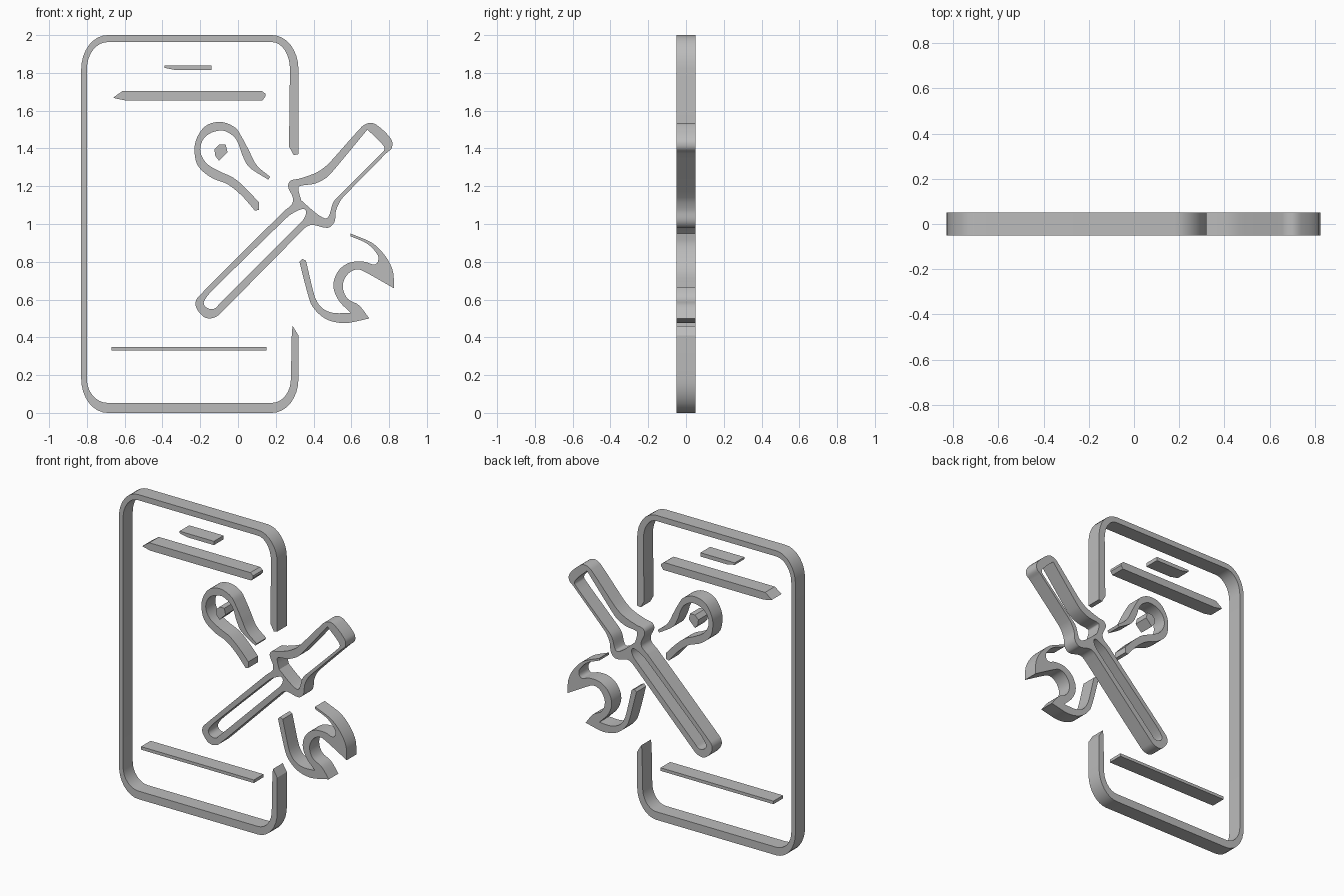
import bpy, bmesh
from math import sin, cos, pi, radians
from mathutils import Matrix, Vector

cube = bpy.data.objects.get("Cube")
if cube:
    bpy.data.objects.remove(cube, do_unlink=True)

# One plain grey for everything
grey = bpy.data.materials.new("plain_grey")
colour = (0.5, 0.5, 0.5, 1)
grey.use_nodes = True
grey.diffuse_color = colour
for node in grey.node_tree.nodes:
    if node.type == 'BSDF_PRINCIPLED':
        node.inputs["Base Color"].default_value = colour

HALF_DEPTH = 0.05
S = True   # marks a sharp point in an outline
STEPS = 5


def smooth_outline(points):
    """Closed outline in hundredths: curved through plain points, kinked at sharp ones."""
    pos = [Vector(p[:2]) for p in points]
    sharp = [len(p) > 2 for p in points]
    n = len(pos)
    result = []
    for i in range(n):
        j = (i + 1) % n
        a, b = pos[i], pos[j]
        if sharp[i] and sharp[j]:
            result.append(a)
            continue
        chord = b - a
        reach = min(chord.length, 10)
        ta = chord if sharp[i] else b - pos[i - 1]
        tb = chord if sharp[j] else pos[(j + 1) % n] - a
        ta, tb = ta.normalized() * reach, tb.normalized() * reach
        for k in range(STEPS):
            t = k / STEPS
            ease = t * t * (3 - 2 * t)
            result.append(a.lerp(b, ease) + ta * (t * (1 - t) ** 2)
                          - tb * (t * t * (1 - t)))
    return result


def plate(name, *outlines):
    """Extruded flat plate; outlines after the first are holes."""
    curve = bpy.data.curves.new(name + "_curve", 'CURVE')
    curve.dimensions = '2D'
    curve.fill_mode = 'BOTH'
    curve.extrude = HALF_DEPTH
    for outline in outlines:
        pts = smooth_outline(outline)
        spline = curve.splines.new('POLY')
        spline.points.add(len(pts) - 1)
        for target, p in zip(spline.points, pts):
            target.co = (p.x / 100, p.y / 100, 0, 1)
        spline.use_cyclic_u = True
    helper = bpy.data.objects.new(name + "_curve", curve)
    bpy.context.collection.objects.link(helper)
    graph = bpy.context.evaluated_depsgraph_get()
    mesh = bpy.data.meshes.new_from_object(helper.evaluated_get(graph))
    bpy.data.objects.remove(helper, do_unlink=True)

    # Stand the plate upright and weld caps to walls
    mesh.transform(Matrix.Rotation(radians(90), 4, 'X'))
    bm = bmesh.new()
    bm.from_mesh(mesh)
    bmesh.ops.remove_doubles(bm, verts=bm.verts, dist=0.0002)
    bmesh.ops.recalc_face_normals(bm, faces=bm.faces)
    bm.to_mesh(mesh)
    bm.free()
    mesh.name = name
    mesh.materials.clear()
    mesh.materials.append(grey)
    obj = bpy.data.objects.new(name, mesh)
    bpy.context.collection.objects.link(obj)
    bpy.ops.object.select_all(action='DESELECT')
    obj.select_set(True)
    bpy.context.view_layer.objects.active = obj
    bpy.ops.object.shade_smooth_by_angle(angle=radians(30))
    return obj


def sharp(points):
    return [(x, z, S) for x, z in points]


def corner(cx, cz, rx, rz, quarter, segments=8):
    angles = [(quarter + k / segments) * pi / 2 for k in range(segments + 1)]
    return [(cx + rx * cos(a), cz + rz * sin(a)) for a in angles]


# Phone frame: rounded rectangle band, open on its left side
corners = [(18, 182, 9.5, 14.3), (-69, 182, 11, 14.3),
           (-69, 18, 11, 12.7), (18, 18, 10, 12.7)]
outer, inner = [], []
for q, (cx, cz, rx, rz) in enumerate(corners):
    outer += corner(cx, cz, 14, 18, q)
    inner += corner(cx, cz, rx, rz, q)
lower_end = [(32, 41), (29, 46), (28.5, 43)]
upper_end = [(27, 141), (29.5, 136.5), (32, 137)]
plate("phone_frame", sharp(outer + lower_end + inner[::-1] + upper_end))

# Speaker slots and home bar
plate("speaker_slot", sharp([(-39, 184), (-14, 184), (-14, 181.5),
                             (-33, 181.5), (-39, 182.7)]))
plate("upper_bar", sharp([(-66, 167), (-61, 170.5), (12.5, 170.5), (14.5, 169),
                          (14.5, 167.5), (13, 165.5), (-60, 165.5), (-65, 166.5)]))
plate("lower_bar", sharp([(-67, 33), (15, 33), (15, 35), (-67, 35)]))

# Ring end of the wrench with its open handle
plate("wrench_ring", [
    (17, 125, S), (10, 131), (5.5, 139.5), (2, 146), (-1.5, 151), (-9, 154),
    (-17, 152), (-22, 145), (-23, 138), (-21, 130.5), (-14, 124.5),
    (-5.5, 121), (2, 115), (9, 107, S), (11, 107.5, S), (11, 111.5, S),
    (4.5, 118.5), (-2.5, 124.5), (-10, 128), (-17, 132.5), (-20, 139.5),
    (-17, 146.5), (-9, 149.5), (-3, 147), (0, 143), (2.5, 136), (6, 130),
    (16, 123.5, S)])
plate("wrench_ring_hole", sharp([(-12.5, 139.5), (-10, 142), (-6.5, 142),
                                 (-5.5, 138), (-10, 133.5), (-12, 136)]))

# Screwdriver outline with handle and shaft openings
driver_outline = [
    (70, 153.5), (74, 152), (81, 145), (81.5, 140.5), (78.5, 137.5),
    (55.5, 114), (52, 107.5), (51, 101), (47.5, 98), (39, 99.5), (35, 97.5),
    (-10, 52), (-15, 50), (-19, 51.5), (-22.5, 57), (-21, 61.5),
    (24, 106.5), (28.5, 110.5), (29, 114), (26.5, 120), (28, 123),
    (32.5, 124), (42, 127.5), (48.5, 132.5), (65.5, 151.5)]
handle_opening = [
    (68.5, 150, S), (77, 141.5), (77, 138.5), (55, 116.5), (50.5, 111.5),
    (48, 104), (46, 103), (41, 106), (33.5, 112.5, S), (32, 118),
    (32.5, 120), (41, 121.5), (48.5, 126)]
shaft_opening = [
    (34, 108), (36, 107), (35, 103), (30.5, 98), (-10, 57.5), (-13, 55),
    (-17, 56), (-18, 59), (-12.5, 66), (26, 103.5)]
plate("screwdriver", driver_outline, handle_opening, shaft_opening)

# Open jaw end of the wrench
plate("wrench_jaw", [
    (34, 81.5, S), (36, 80.5, S), (40.5, 62), (44, 56), (50, 53),
    (59.5, 53, S), (53, 60), (50.5, 67.5), (53, 75), (59, 79.5), (67, 80),
    (72, 78.5), (74, 80), (74, 83.5), (68.5, 89.5), (59.5, 93.5, S),
    (59.5, 95, S), (71, 90), (78, 83), (82, 75), (82.5, 66, S),
    (65.5, 75.5), (61, 75.5), (57, 72), (55.5, 66.5), (58, 60.5), (64, 57),
    (69.5, 50, S), (56.5, 47.5), (46, 50), (38.5, 58), (32.5, 80, S)])
